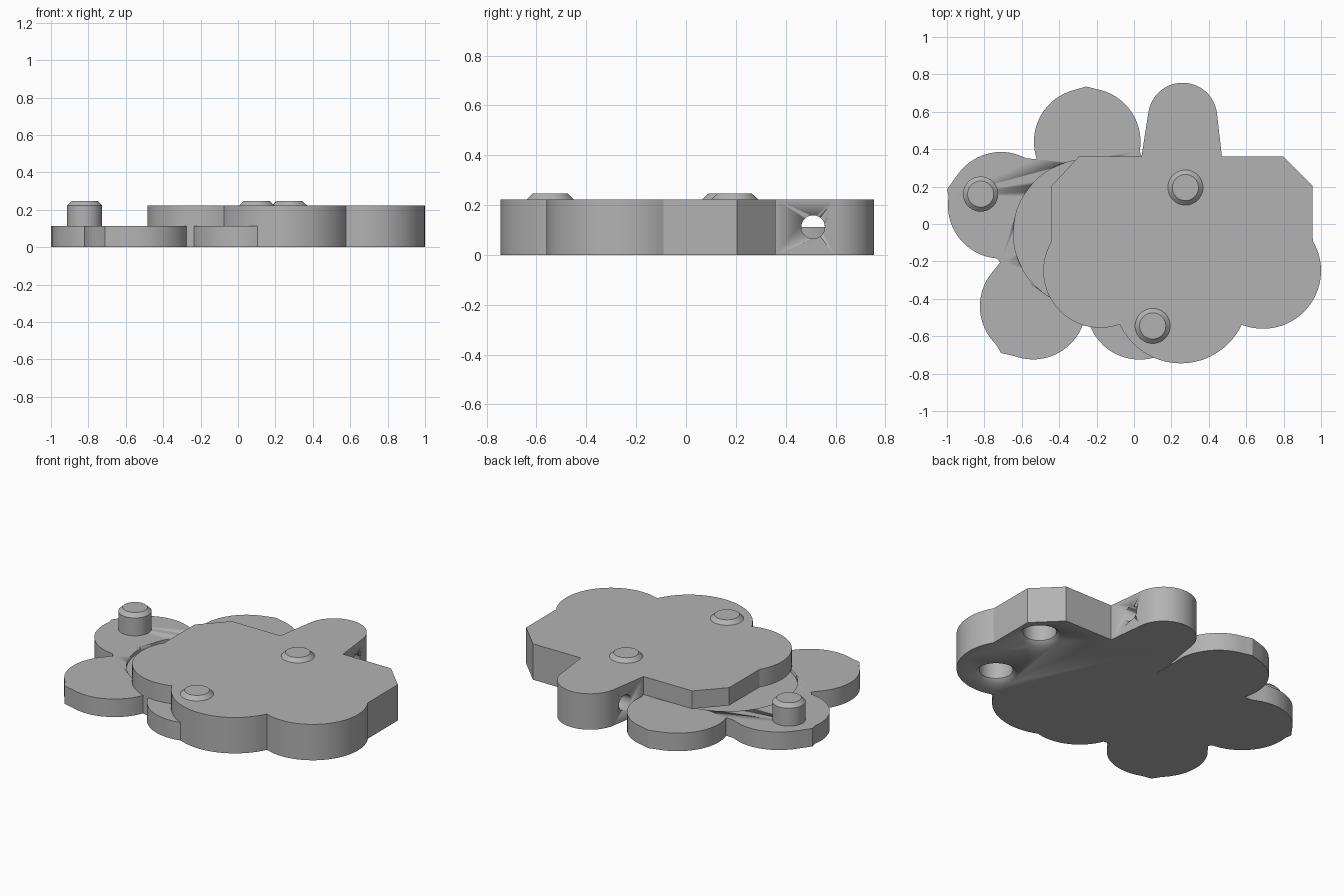
import bpy, bmesh, math

if "Cube" in bpy.data.objects:
    bpy.data.objects.remove(bpy.data.objects["Cube"])

MID, TOP, PEG_TOP = 0.112, 0.223, 0.246

grey = bpy.data.materials.new("plain grey")
grey.diffuse_color = (0.45, 0.45, 0.45, 1)
grey.use_nodes = True
grey.node_tree.nodes["Principled BSDF"].inputs["Base Color"].default_value = grey.diffuse_color


def arc(cx, cy, r, a0, a1):
    """Points along a circular arc, angles in degrees."""
    n = max(4, round(abs(a1 - a0) / 5))
    angles = [math.radians(a0 + (a1 - a0) * i / n) for i in range(n + 1)]
    return [(cx + r * math.cos(a), cy + r * math.sin(a)) for a in angles]


def finish(name, bm):
    bmesh.ops.recalc_face_normals(bm, faces=bm.faces)
    mesh = bpy.data.meshes.new(name)
    bm.to_mesh(mesh)
    bm.free()
    mesh.materials.append(grey)
    obj = bpy.data.objects.new(name, mesh)
    bpy.context.collection.objects.link(obj)
    bpy.ops.object.select_all(action='DESELECT')
    obj.select_set(True)
    bpy.context.view_layer.objects.active = obj
    bpy.ops.object.shade_smooth_by_angle(angle=math.radians(25))
    return obj


def plate(name, outline, z0, z1):
    """Flat outline extruded from z0 to z1."""
    bm = bmesh.new()
    face = bm.faces.new([bm.verts.new((x, y, z0)) for x, y in outline])
    new = bmesh.ops.extrude_face_region(bm, geom=[face])["geom"]
    up = [v for v in new if isinstance(v, bmesh.types.BMVert)]
    bmesh.ops.translate(bm, verts=up, vec=(0, 0, z1 - z0))
    return finish(name, bm)


def turned(name, loc, profile, n=48):
    """Closed round solid from a bottom-to-top (radius, z) profile."""
    bm = bmesh.new()
    rings = [[bm.verts.new((r * math.cos(math.tau * i / n), r * math.sin(math.tau * i / n), z))
              for i in range(n)] for r, z in profile]
    for a, b in zip(rings, rings[1:]):
        for i in range(n):
            j = (i + 1) % n
            bm.faces.new((a[i], a[j], b[j], b[i]))
    bm.faces.new(rings[0])
    bm.faces.new(rings[-1])
    obj = finish(name, bm)
    obj.location = loc
    return obj


def cut(target, cutter):
    mod = target.modifiers.new(cutter.name, 'BOOLEAN')
    mod.operation, mod.solver, mod.object = 'DIFFERENCE', 'EXACT', cutter
    cutter.hide_render = True
    cutter.hide_set(True)


# Lower half-height plate with four rounded petals
petals = plate("lower_petals",
               [(0.04, 0.36)]
               + arc(-0.25, 0.44, 0.285, -10, 80) + [(-0.255, 0.735)]
               + arc(-0.25, 0.44, 0.285, 105, 199)
               + [(-0.57, 0.35)]
               + arc(-0.71, 0.10, 0.285, 75, 142) + [(-1.0, 0.185)]
               + arc(-0.71, 0.10, 0.285, 170, 265)
               + [(-0.715, -0.205)]
               + arc(-0.54, -0.44, 0.284, 142, 225) + [(-0.71, -0.69)]
               + arc(-0.54, -0.44, 0.284, 250, 339)
               + arc(0.03, -0.44, 0.285, 202, 288)
               + [(0.12, -0.5), (0.12, 0.3)], 0, MID)

# Shallow round recess in the lower plate
cut(petals, turned("recess_cutter", (-0.25, -0.05, 0), [(0.395, MID - 0.02), (0.395, 0.3)], 96))

# Full-height slab with a tab, clipped corners and three round lobes
slab = plate("main_slab",
             [(-0.44, 0.205), (-0.295, 0.36), (0.04, 0.36)]
             + arc(0.26, 0.57, 0.185, 172, 8)
             + [(0.47, 0.36), (0.80, 0.36), (0.955, 0.205)]
             + arc(0.69, -0.25, 0.31, 31, -110)
             + arc(0.25, -0.385, 0.36, -25, -153)
             + arc(-0.18, -0.25, 0.305, -70, -211), 0, TOP)

# Undercut that leaves the slab resting on the lower plate
cut(slab, plate("undercut_cutter", [(-1, -1), (0.03, -1), (0.03, 1), (-1, 1)], -0.1, MID))

# Cross hole through the tab
hole = turned("tab_hole_cutter", (0.26, 0.51, MID), [(0.047, -0.3), (0.047, 0.3)])
hole.rotation_euler.y = math.pi / 2
cut(slab, hole)

# Chamfered sockets in the underside
for i, (x, y) in enumerate([(0.72, -0.35), (0.806, 0.134)]):
    cut(slab, turned(f"socket_cutter_{i}", (x, y, 0),
                     [(0.145, -0.025), (0.12, 0), (0.095, 0.025), (0.095, 0.135)]))

# Chamfered pegs
for i, (x, y, base) in enumerate([(0.275, 0.195, TOP - 0.02), (0.10, -0.545, TOP - 0.02),
                                  (-0.82, 0.16, MID)]):
    turned(f"peg_{i}", (x, y, 0), [(0.094, base), (0.094, TOP), (0.07, PEG_TOP)])
